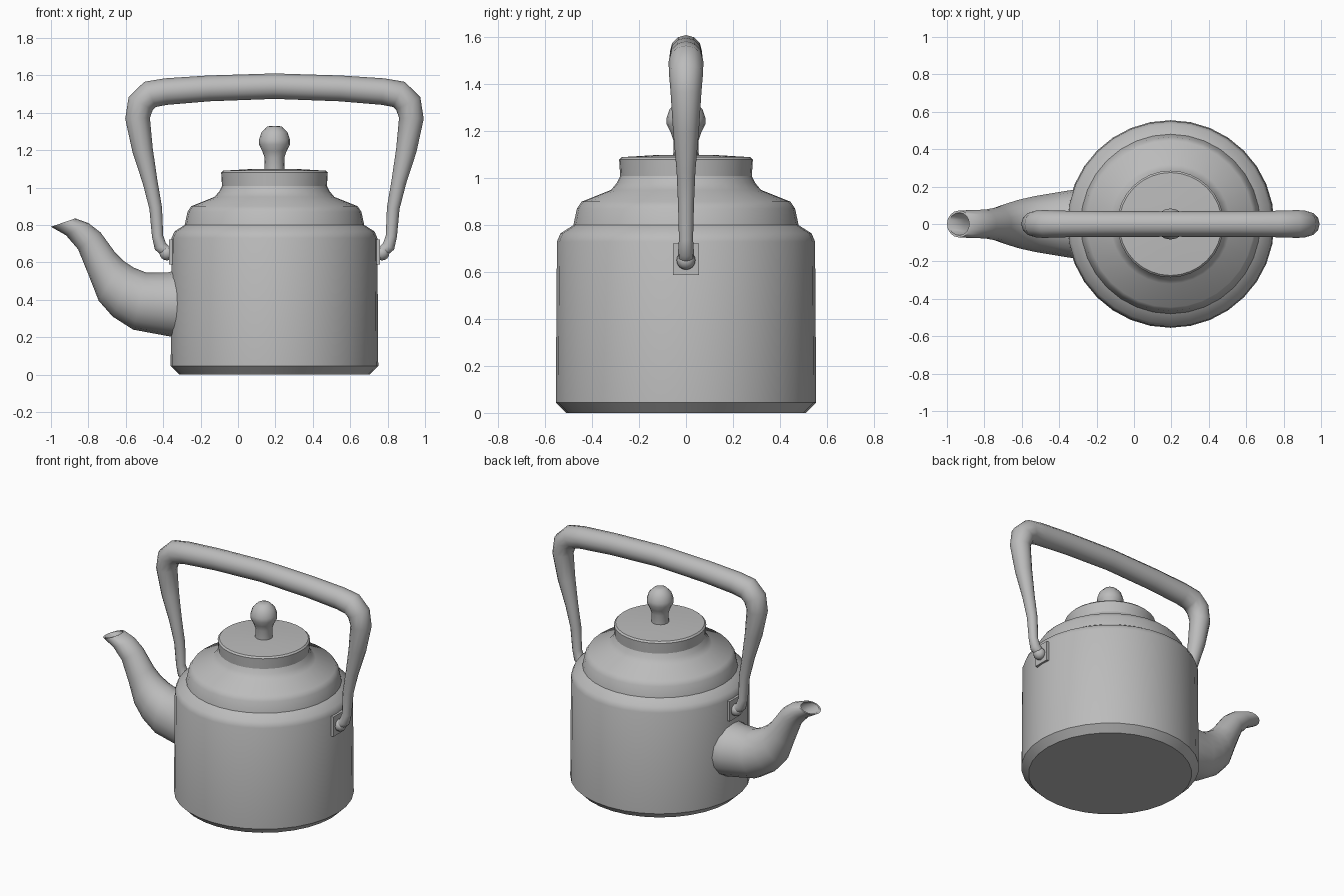
import bpy, bmesh
from math import sin, cos, tau, radians
from mathutils import Vector

cube = bpy.data.objects.get("Cube")
if cube:
    bpy.data.objects.remove(cube, do_unlink=True)

AXIS_X = 0.195  # vertical axis of the kettle body

metal = bpy.data.materials.new("grey_metal")
metal.use_nodes = True
metal.diffuse_color = (0.5, 0.5, 0.5, 1)
metal.node_tree.nodes["Principled BSDF"].inputs["Base Color"].default_value = metal.diffuse_color


def finish(name, bm, angle=40):
    bmesh.ops.recalc_face_normals(bm, faces=bm.faces)
    mesh = bpy.data.meshes.new(name)
    bm.to_mesh(mesh)
    bm.free()
    mesh.materials.append(metal)
    obj = bpy.data.objects.new(name, mesh)
    bpy.context.collection.objects.link(obj)
    bpy.ops.object.select_all(action="DESELECT")
    obj.select_set(True)
    bpy.context.view_layer.objects.active = obj
    bpy.ops.object.shade_smooth_by_angle(angle=radians(angle))
    return obj


def loft(name, rings, angle=40):
    """Skin equal-sized rings of points and cap both ends."""
    bm = bmesh.new()
    loops = [[bm.verts.new(p) for p in ring] for ring in rings]
    n = len(loops[0])
    for a, b in zip(loops, loops[1:]):
        for i in range(n):
            j = (i + 1) % n
            bm.faces.new((a[i], a[j], b[j], b[i]))
    bm.faces.new(loops[0])
    bm.faces.new(loops[-1])
    return finish(name, bm, angle)


def oval(centre, u, v, n):
    return [centre + u * cos(tau * i / n) + v * sin(tau * i / n) for i in range(n)]


def lathe(name, profile, n=32, angle=40):
    X, Y = Vector((1, 0, 0)), Vector((0, 1, 0))
    return loft(name, [oval(Vector((AXIS_X, 0, z)), X * r, Y * r, n) for r, z in profile], angle)


# Body with stepped shoulder, lid and knob
lathe("body", [(0.51, 0), (0.555, 0.045), (0.55, 0.73), (0.535, 0.765), (0.48, 0.80),
               (0.465, 0.87), (0.445, 0.90), (0.32, 0.95), (0.295, 0.98), (0.28, 1.01)])
lathe("lid", [(0.28, 1.0), (0.285, 1.08), (0.275, 1.09), (0.14, 1.098), (0.03, 1.10)])
lathe("knob", [(0.055, 1.08), (0.053, 1.16), (0.065, 1.195), (0.083, 1.23), (0.083, 1.255),
               (0.07, 1.295), (0.04, 1.325), (0.02, 1.33)], 16, 60)

# Spout: upper point, lower point and half width of each section
spout = [((-0.28, 0.57), (-0.28, 0.19), 0.19), ((-0.38, 0.545), (-0.37, 0.205), 0.175),
         ((-0.49, 0.545), (-0.56, 0.24), 0.15), ((-0.56, 0.573), (-0.67, 0.31), 0.13),
         ((-0.615, 0.61), (-0.745, 0.395), 0.11), ((-0.655, 0.65), (-0.80, 0.535), 0.09),
         ((-0.735, 0.76), (-0.855, 0.67), 0.077), ((-0.80, 0.81), (-0.92, 0.745), 0.075),
         ((-0.87, 0.835), (-1.0, 0.79), 0.072)]


def section(entry, scale=1):
    (ax, az), (bx, bz), w = entry
    a, b = Vector((ax, 0, az)), Vector((bx, 0, bz))
    return oval((a + b) / 2, (a - b) / 2 * scale, Vector((0, w * scale, 0)), 16)


# The bore runs back down inside the spout from the rim
loft("spout", [section(e) for e in spout] + [section(e, 0.84) for e in spout[:4:-1]], 50)

# Handle: x offset from the axis, height and radius, mirrored to the other side
half = [(0.54, 0.65, 0.03), (0.575, 0.655, 0.032), (0.61, 0.685, 0.034), (0.625, 0.74, 0.03),
        (0.635, 0.89, 0.034), (0.665, 1.03, 0.04), (0.705, 1.20, 0.055), (0.732, 1.37, 0.066),
        (0.715, 1.45, 0.073), (0.665, 1.498, 0.074), (0.58, 1.513, 0.071), (0.35, 1.53, 0.069)]
path = [(-x, z, r) for x, z, r in half] + [(0, 1.542, 0.068)] + half[::-1]
points = [Vector((AXIS_X + x, 0, z)) for x, z, r in path]
rings = []
for i, p in enumerate(points):
    t = (points[min(i + 1, len(points) - 1)] - points[max(i - 1, 0)]).normalized()
    side = Vector((0, 1, 0))
    r = path[i][2]
    rings.append(oval(p, side * r, t.cross(side) * r, 12))
loft("handle", rings, 50)

# Mounting plates and rivets where the handle meets the body
for name, s in (("right", -1), ("left", 1)):
    bm = bmesh.new()
    bmesh.ops.create_cube(bm, size=1)
    bmesh.ops.scale(bm, vec=(0.03, 0.11, 0.135), verts=bm.verts)
    bmesh.ops.translate(bm, vec=(AXIS_X + s * 0.548, 0, 0.655), verts=bm.verts)
    finish(name + "_handle_plate", bm)
    bm = bmesh.new()
    bmesh.ops.create_uvsphere(bm, u_segments=12, v_segments=8, radius=0.04)
    bmesh.ops.translate(bm, vec=(AXIS_X + s * 0.575, 0, 0.65), verts=bm.verts)
    finish(name + "_handle_rivet", bm, 60)
